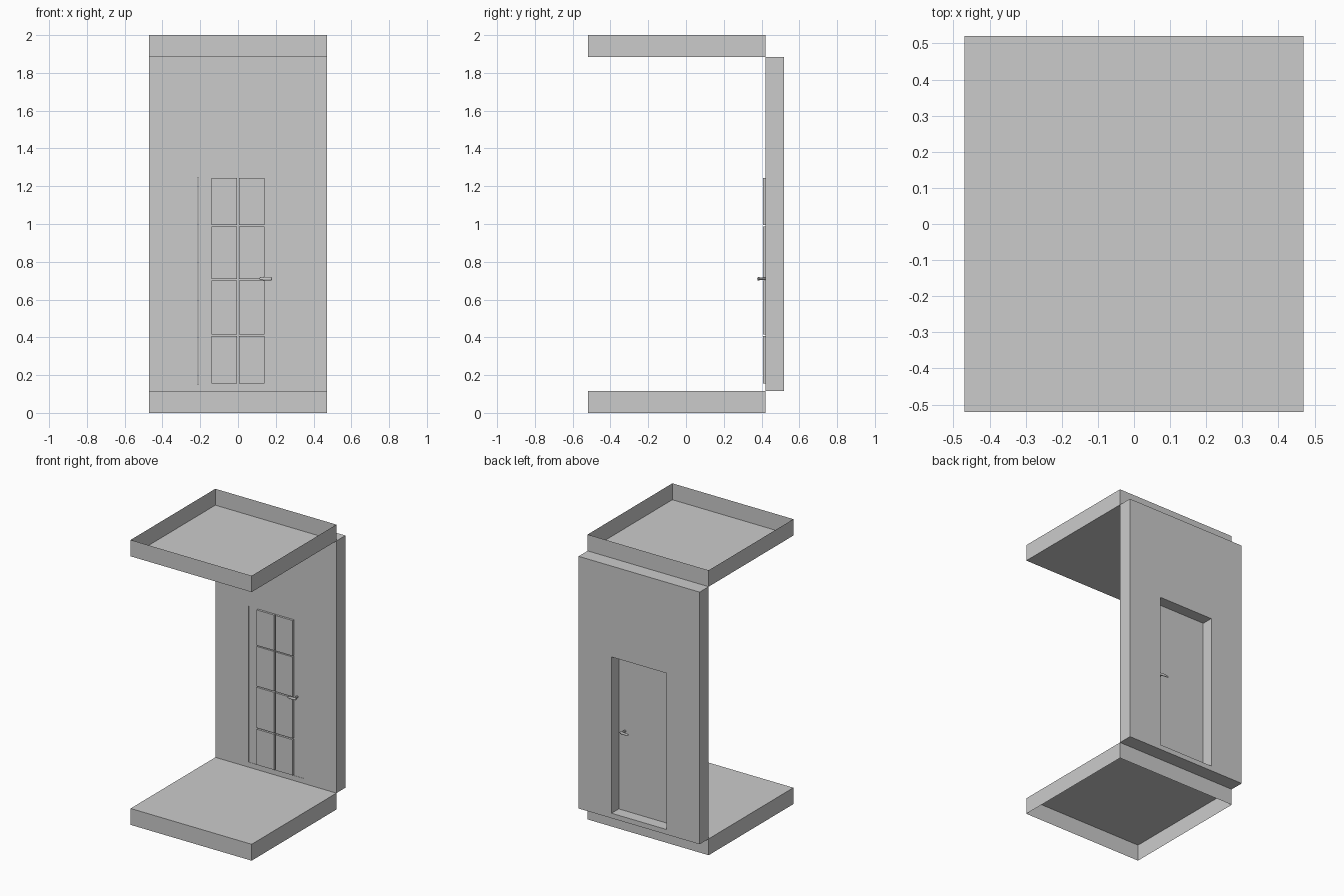
import bpy, bmesh
from mathutils import Vector

if "Cube" in bpy.data.objects:
    bpy.data.objects.remove(bpy.data.objects["Cube"])


def finish(bm, name):
    me = bpy.data.meshes.new(name)
    bm.to_mesh(me)
    bm.free()
    ob = bpy.data.objects.new(name, me)
    bpy.context.collection.objects.link(ob)
    return ob


def box(name, x0, x1, y0, y1, z0, z1, open_side=None):
    bm = bmesh.new()
    bmesh.ops.create_cube(bm, size=1)
    for v in bm.verts:
        v.co = Vector((x0 if v.co.x < 0 else x1,
                       y0 if v.co.y < 0 else y1,
                       z0 if v.co.z < 0 else z1))
    if open_side:  # +1 removes the top face, -1 the bottom face
        bm.normal_update()
        bmesh.ops.delete(bm, geom=[f for f in bm.faces if f.normal.z * open_side > 0.9],
                         context='FACES')
    return finish(bm, name)


def tube(name, rings, sides=10):
    """Skin elliptical rings: (centre, first axis, second axis)."""
    from math import cos, sin, tau
    bm = bmesh.new()
    loops = [[bm.verts.new(Vector(c) + Vector(u) * cos(tau * i / sides)
                           + Vector(w) * sin(tau * i / sides)) for i in range(sides)]
             for c, u, w in rings]
    for a, b in zip(loops, loops[1:]):
        for i in range(sides):
            j = (i + 1) % sides
            bm.faces.new((a[i], a[j], b[j], b[i]))
    bm.faces.new(loops[0])
    bm.faces.new(loops[-1])
    bmesh.ops.recalc_face_normals(bm, faces=bm.faces[:])
    return finish(bm, name)


# Floor and ceiling: shallow trays, open below and above
box("floor", -0.47, 0.47, -0.52, 0.42, 0, 0.115, open_side=-1)
box("ceiling", -0.47, 0.47, -0.52, 0.42, 1.885, 2, open_side=1)

# Back wall with door opening
wall = box("wall", -0.47, 0.47, 0.42, 0.52, 0.115, 1.885)
cutter = box("door_opening_cutter", -0.214, 0.214, 0.3, 0.6, 0.15, 1.247)
cutter.hide_render = True
cutter.hide_set(True)
cut = wall.modifiers.new("opening", 'BOOLEAN')
cut.object = cutter
cut.operation = 'DIFFERENCE'
cut.solver = 'EXACT'

# Door leaf, slightly recessed with a gap on the hinge side
box("door", -0.210, 0.214, 0.422, 0.440, 0.15, 1.247)

# Raised panels in a 2 x 4 grid on the front
for r, (z0, z1) in enumerate([(0.156, 0.406), (0.415, 0.700), (0.708, 0.987), (0.994, 1.243)]):
    for s in (-1, 1):
        xs = sorted((s * 0.005, s * 0.14))
        box(f"door_panel_{r}_{'left' if s < 0 else 'right'}", *xs, 0.407, 0.424, z0, z1)

# Lever handles on both faces of the door
for name, y, d in (("front", 0.424, -1), ("back", 0.438, 1)):
    z = 0.71
    stem = [((0.165, y + d * t, z), (0.008, 0, 0), (0, 0, 0.008)) for t in (0, 0.038)]
    profile = [(0.181, 0.036, 0.005), (0.176, 0.038, 0.009), (0.155, 0.041, 0.010),
               (0.130, 0.041, 0.008), (0.113, 0.039, 0.005)]
    lever = [((x, y + d * t, z), (0, h * 0.6, 0), (0, 0, h)) for x, t, h in profile]
    for part, rings in (("stem", stem), ("lever", lever)):
        ob = tube(f"handle_{part}_{name}", rings)
        bpy.ops.object.select_all(action='DESELECT')
        ob.select_set(True)
        bpy.context.view_layer.objects.active = ob
        bpy.ops.object.shade_smooth_by_angle()
